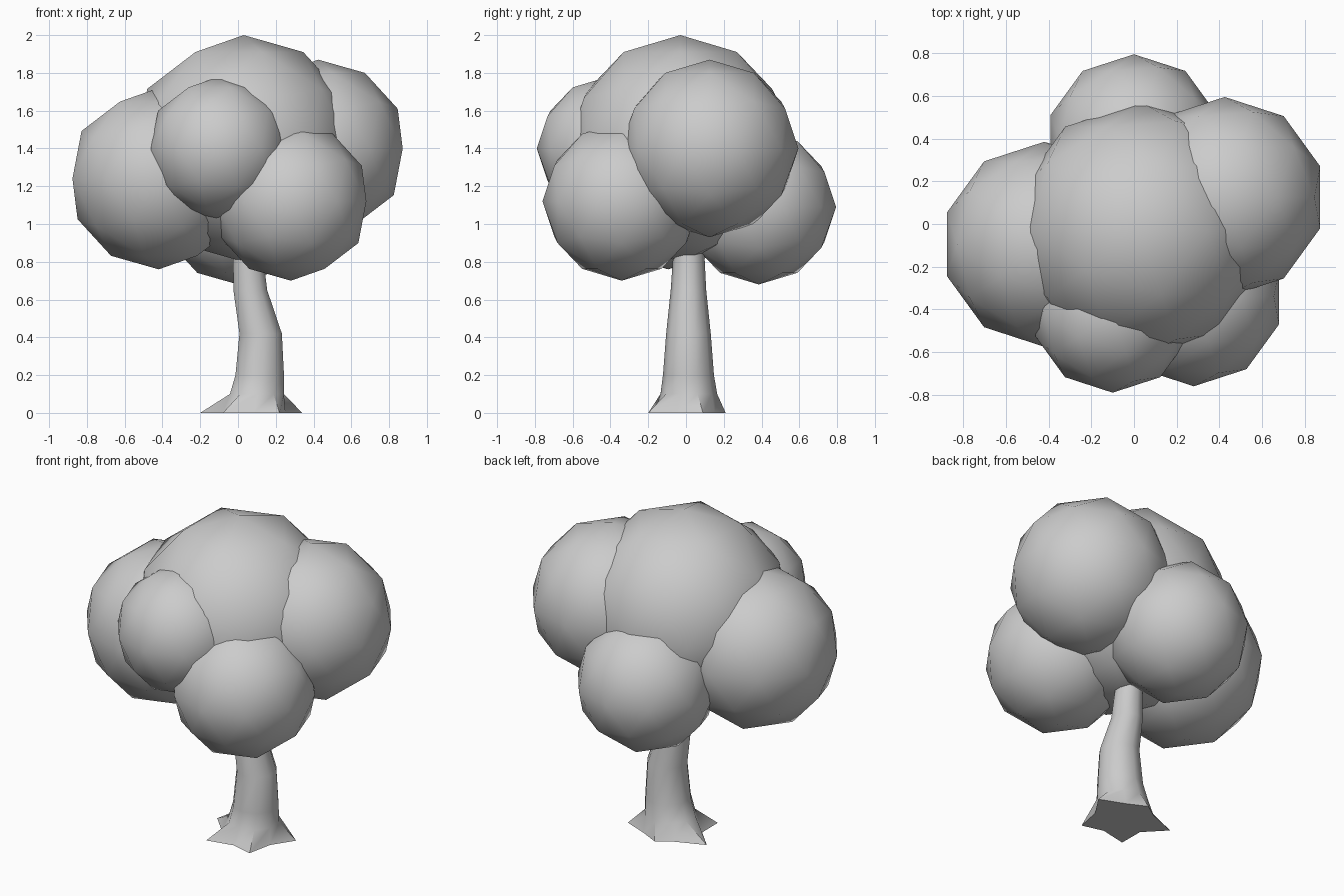
import bpy, bmesh
from math import cos, sin, radians, hypot, atan2, pi

if "Cube" in bpy.data.objects:
    bpy.data.objects.remove(bpy.data.objects["Cube"])


def foliage(name, x, y, z, r):
    # Low-poly ball of leaves, smooth shaded
    bpy.ops.mesh.primitive_ico_sphere_add(subdivisions=2, radius=r, location=(x, y, z))
    ob = bpy.context.object
    ob.name = name
    bpy.ops.object.shade_smooth()


# Leaf clumps: centre and radius
foliage("foliage_center", 0.03, -0.03, 1.40, 0.60)
foliage("foliage_left", -0.42, -0.095, 1.24, 0.48)
foliage("foliage_front_right", 0.28, -0.34, 1.12, 0.42)
foliage("foliage_right", 0.425, 0.125, 1.40, 0.47)
foliage("foliage_front", -0.10, -0.41, 1.40, 0.38)
foliage("foliage_back", 0.0, 0.385, 1.09, 0.41)

# Trunk: ten-sided bent tube with five root points spreading at the ground
root_tips = [(0.34, 0.09), (0.07, 0.21), (-0.20, 0.08), (-0.08, -0.20), (0.22, -0.20)]
rings = [(0.10, 0.10, 0.015, 0.15), (0.20, 0.115, 0.013, 0.135),
         (0.42, 0.12, 0.013, 0.118), (0.65, 0.065, 0.013, 0.094),
         (0.85, 0.052, 0.015, 0.082), (1.10, 0.05, 0.01, 0.075)]
bm = bmesh.new()
loops = []
base = []
for i, (x, y) in enumerate(root_tips):
    base.append(bm.verts.new((x, y, 0)))
    a = radians(18 + 72 * i + 36)
    base.append(bm.verts.new((0.085 + 0.175 * cos(a), 0.01 + 0.175 * sin(a), 0)))
loops.append(base)
for z, cx, cy, r in rings:
    loops.append([bm.verts.new((cx + r * cos(radians(18 + 36 * i)),
                                cy + r * sin(radians(18 + 36 * i)), z)) for i in range(10)])
for lo, hi in zip(loops, loops[1:]):
    for i in range(10):
        j = (i + 1) % 10
        bm.faces.new((lo[i], lo[j], hi[j], hi[i]))
bm.faces.new(loops[0][::-1])
bm.faces.new(loops[-1])
mesh = bpy.data.meshes.new("trunk")
bm.to_mesh(mesh)
bm.free()
trunk = bpy.data.objects.new("trunk", mesh)
bpy.context.collection.objects.link(trunk)
bpy.ops.object.select_all(action='DESELECT')
trunk.select_set(True)
bpy.context.view_layer.objects.active = trunk
bpy.ops.object.shade_smooth_by_angle(angle=radians(40))
